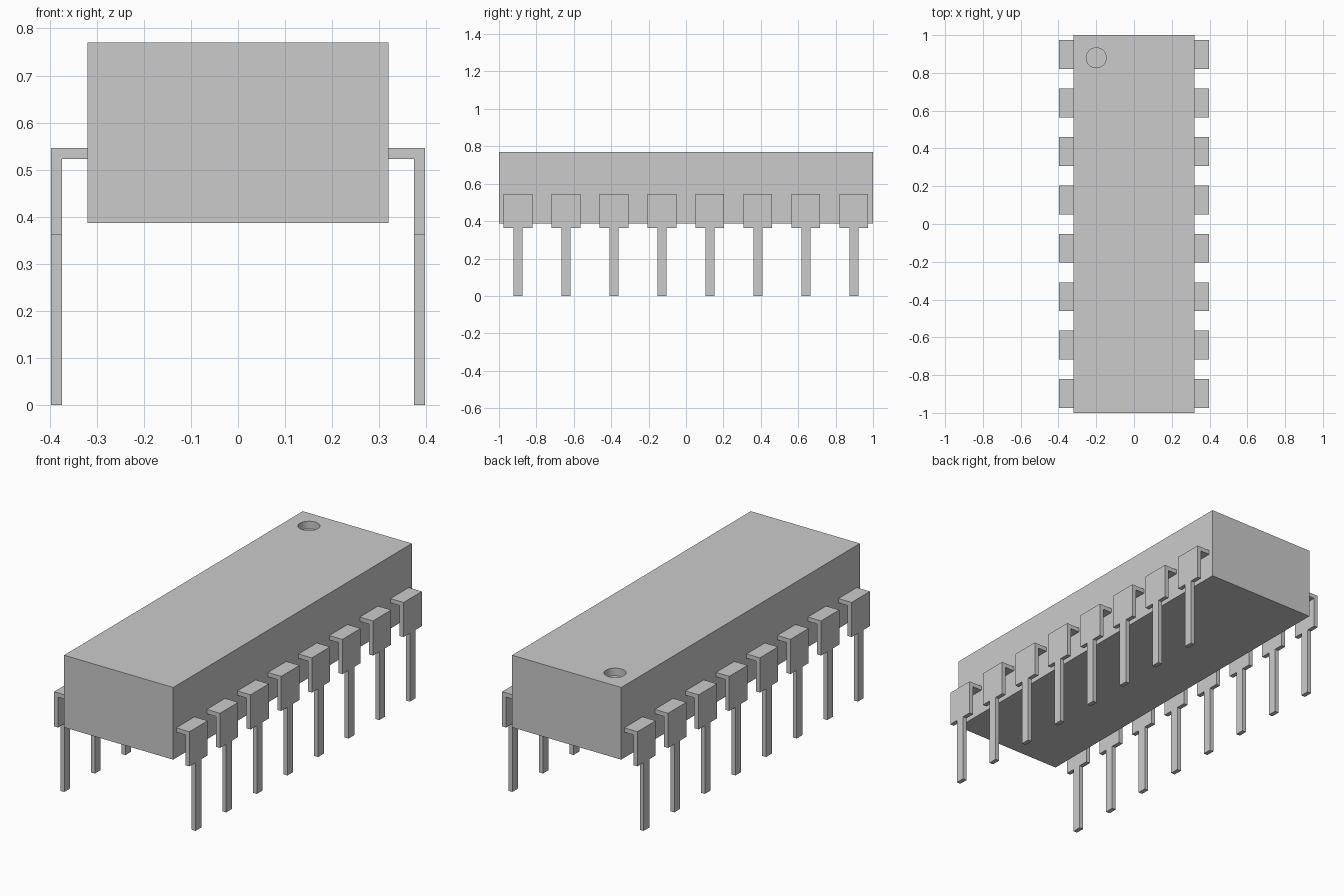
import bpy, bmesh

if "Cube" in bpy.data.objects:
    bpy.data.objects.remove(bpy.data.objects["Cube"])

PITCH, FIRST_Y = 0.2565, -0.898


def mesh_object(name, bm):
    bmesh.ops.recalc_face_normals(bm, faces=bm.faces)
    mesh = bpy.data.meshes.new(name)
    bm.to_mesh(mesh)
    bm.free()
    obj = bpy.data.objects.new(name, mesh)
    bpy.context.collection.objects.link(obj)
    return obj


def extrude_xz(name, profile, width):
    """Extrude an x-z outline along y, centred on the object origin."""
    bm = bmesh.new()
    face = bm.faces.new([bm.verts.new((x, -width / 2, z)) for x, z in profile])
    ext = bmesh.ops.extrude_face_region(bm, geom=[face])["geom"]
    verts = [v for v in ext if isinstance(v, bmesh.types.BMVert)]
    bmesh.ops.translate(bm, verts=verts, vec=(0, width, 0))
    return mesh_object(name, bm)


def rect(x0, x1, z0, z1):
    return [(x0, z0), (x1, z0), (x1, z1), (x0, z1)]


def pin_rows(obj):
    """Repeat a pin part along y and mirror it to the other side."""
    obj.location.y = FIRST_Y
    arr = obj.modifiers.new("row", 'ARRAY')
    arr.count = 8
    arr.use_relative_offset = False
    arr.use_constant_offset = True
    arr.constant_offset_displace = (0, PITCH, 0)
    obj.modifiers.new("both_sides", 'MIRROR')


# Package body
body = extrude_xz("chip_body", rect(-0.32, 0.32, 0.387, 0.77), 2.0)

# Round orientation dimple in the top
bm = bmesh.new()
bmesh.ops.create_cone(bm, cap_ends=True, segments=32,
                      radius1=0.053, radius2=0.053, depth=0.08)
cutter = mesh_object("dimple_cutter", bm)
cutter.location = (-0.2, 0.88, 0.77)
cutter.hide_render = True
cutter.hide_set(True)
cut = body.modifiers.new("dimple", 'BOOLEAN')
cut.operation = 'DIFFERENCE'
cut.solver = 'EXACT'
cut.object = cutter

# Wide bent shoulders of the pins
shoulder = extrude_xz("pin_shoulders", [
    (0.315, 0.523), (0.374, 0.523), (0.374, 0.362),
    (0.397, 0.362), (0.397, 0.546), (0.315, 0.546)], 0.153)
pin_rows(shoulder)

# Narrow legs of the pins
legs = extrude_xz("pin_legs", rect(0.374, 0.397, 0.0, 0.362), 0.048)
pin_rows(legs)
